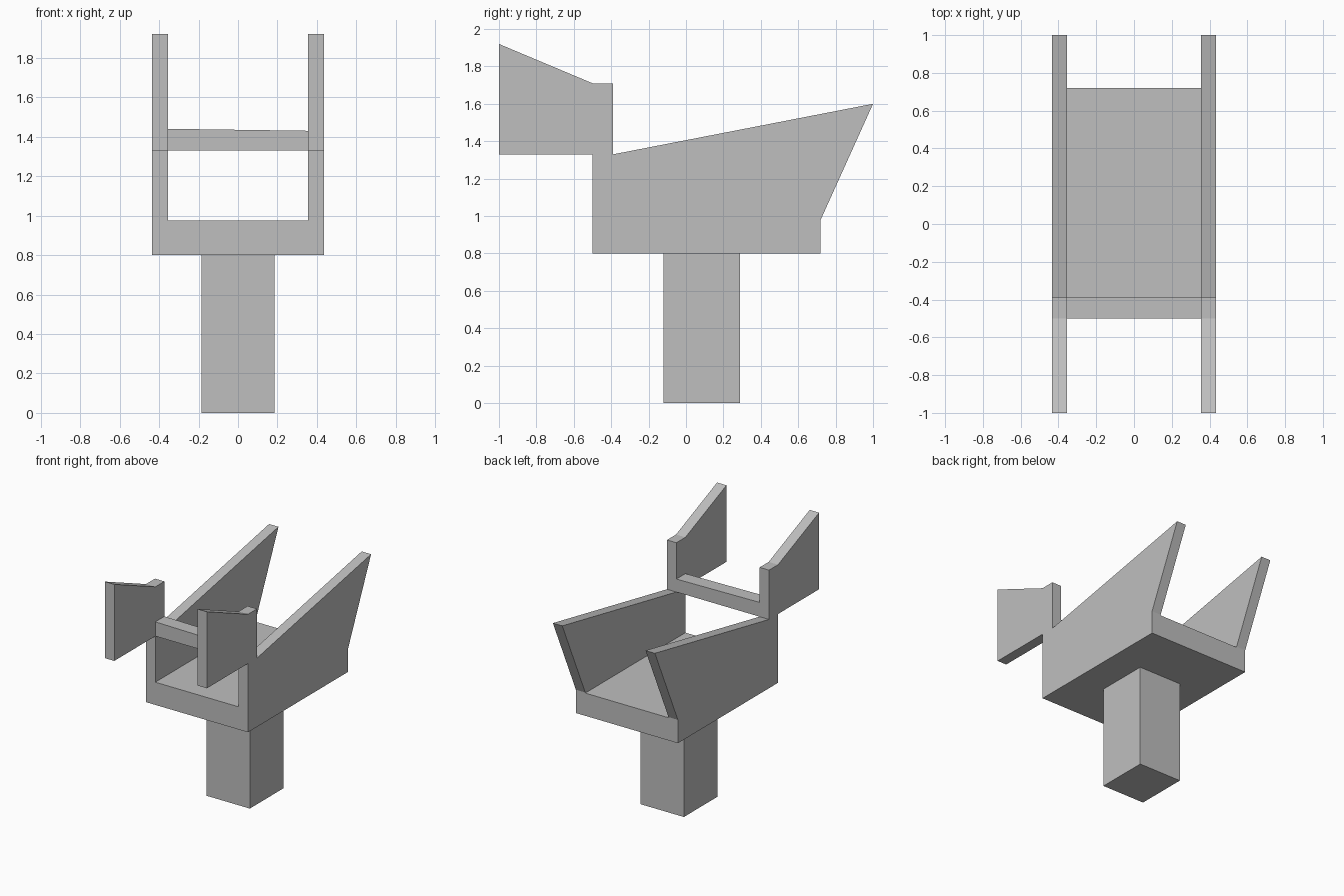
import bpy, bmesh

if "Cube" in bpy.data.objects:
    bpy.data.objects.remove(bpy.data.objects["Cube"])

grey = bpy.data.materials.new("plain grey")
grey.diffuse_color = (0.52, 0.52, 0.52, 1)
grey.use_nodes = True
grey.node_tree.nodes["Principled BSDF"].inputs["Base Color"].default_value = grey.diffuse_color


def extrude_x(name, profile, x0, x1):
    """Extrude a (y, z) outline from x0 to x1."""
    bm = bmesh.new()
    face = bm.faces.new([bm.verts.new((x0, y, z)) for y, z in profile])
    ext = bmesh.ops.extrude_face_region(bm, geom=[face])["geom"]
    bmesh.ops.translate(bm, vec=(x1 - x0, 0, 0),
                        verts=[v for v in ext if isinstance(v, bmesh.types.BMVert)])
    bmesh.ops.recalc_face_normals(bm, faces=bm.faces)
    mesh = bpy.data.meshes.new(name)
    bm.to_mesh(mesh)
    bm.free()
    mesh.materials.append(grey)
    obj = bpy.data.objects.new(name, mesh)
    bpy.context.collection.objects.link(obj)
    return obj


def rect(y0, y1, z0, z1):
    return [(y0, z0), (y1, z0), (y1, z1), (y0, z1)]


OUT, IN = 0.435, 0.355

# Side walls with the raised front wings
side = [(-0.5, 0.8), (0.72, 0.8), (0.72, 0.98), (1, 1.6), (-0.39, 1.33),
        (-0.39, 1.71), (-0.5, 1.71), (-1, 1.92), (-1, 1.33), (-0.5, 1.33)]
for name, s in (("left_side", -1), ("right_side", 1)):
    extrude_x(name, side, s * IN, s * OUT)

# Floor of the trough
extrude_x("floor", rect(-0.5, 0.72, 0.8, 0.975), -IN, IN)

# Bar bridging the front, its top dropping slightly to the right
bar = extrude_x("crossbar", rect(-0.5, -0.39, 1.33, 1.44), -IN, IN)
for v in bar.data.vertices:
    if v.co.x > 0 and v.co.z > 1.4:
        v.co.z = 1.43

# Supporting post
extrude_x("post", rect(-0.12, 0.29, 0, 0.8), -0.185, 0.185)
